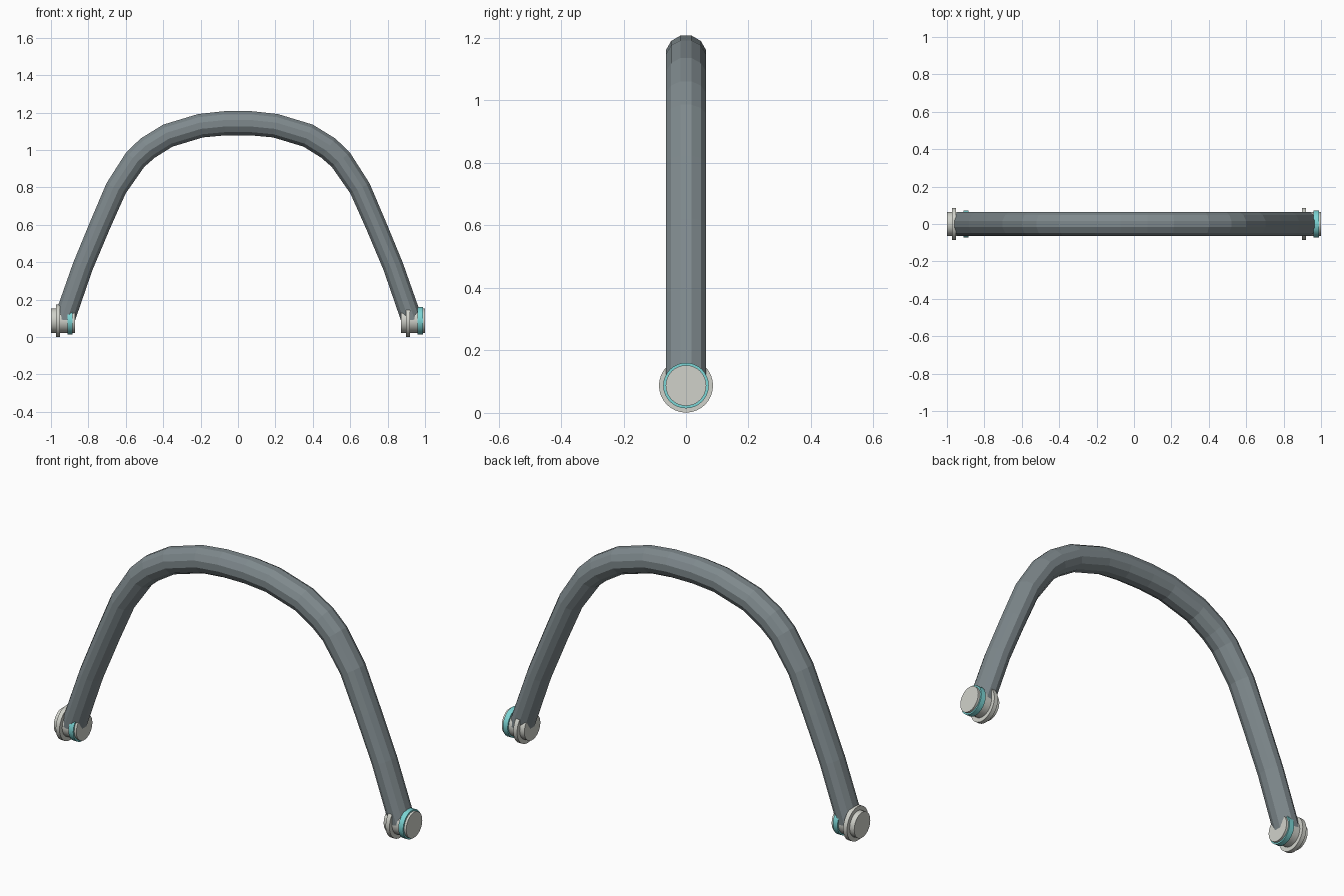
import bpy, bmesh, math
from mathutils import Vector

cube = bpy.data.objects.get("Cube")
if cube:
    bpy.data.objects.remove(cube)


def material(name, rgb):
    m = bpy.data.materials.new(name)
    m.use_nodes = True
    m.diffuse_color = (*rgb, 1)
    m.node_tree.nodes["Principled BSDF"].inputs["Base Color"].default_value = (*rgb, 1)
    return m


slate = material("slate grey", (0.21, 0.25, 0.265))
pale = material("pale grey", (0.63, 0.64, 0.59))
teal = material("teal", (0.20, 0.66, 0.66))


def finish(name, bm, mat):
    bmesh.ops.recalc_face_normals(bm, faces=bm.faces)
    mesh = bpy.data.meshes.new(name)
    bm.to_mesh(mesh)
    bm.free()
    mesh.materials.append(mat)
    obj = bpy.data.objects.new(name, mesh)
    bpy.context.collection.objects.link(obj)
    return obj


def loft(name, rings, mat):
    """Skin a list of point rings and close both ends."""
    bm = bmesh.new()
    loops = [[bm.verts.new(p) for p in ring] for ring in rings]
    n = len(loops[0])
    for a, b in zip(loops, loops[1:]):
        for i in range(n):
            j = (i + 1) % n
            bm.faces.new((a[i], a[j], b[j], b[i]))
    bm.faces.new(loops[0])
    bm.faces.new(loops[-1])
    return finish(name, bm, mat)


# Arched tube: half path (x, z, radius in the arch plane), mirrored
half = [(0.93, 0.09, 0.058), (0.83, 0.377, 0.057), (0.737, 0.60, 0.058),
        (0.652, 0.795, 0.06), (0.55, 0.948, 0.064), (0.483, 1.01, 0.066),
        (0.375, 1.077, 0.066), (0.20, 1.13, 0.066), (0.07, 1.143, 0.067)]
path = half + [(-x, z, r) for x, z, r in reversed(half)]
SIDES = 12
DEPTH = 0.067
rings = []
for i, (x, z, r) in enumerate(path):
    before, after = path[max(i - 1, 0)], path[min(i + 1, len(path) - 1)]
    tangent = Vector((after[0] - before[0], 0, after[1] - before[1])).normalized()
    across = Vector((-tangent.z, 0, tangent.x))
    ring = []
    for k in range(SIDES):
        a = math.tau * (k + 0.5) / SIDES
        offset = across * (r * math.cos(a)) + Vector((0, DEPTH * math.sin(a), 0))
        ring.append(Vector((x, 0, z)) + offset)
    rings.append(ring)
loft("arch_tube", rings, slate)


def disc(name, x0, x1, radius, mat):
    """Round part lying along the x axis at pivot height."""
    rings = [[(x, radius * math.cos(math.tau * k / 32),
               0.0875 + radius * math.sin(math.tau * k / 32)) for k in range(32)]
             for x in (x0, x1)]
    obj = loft(name, rings, mat)
    bpy.ops.object.select_all(action="DESELECT")
    obj.select_set(True)
    bpy.context.view_layer.objects.active = obj
    bpy.ops.object.shade_smooth_by_angle(angle=math.radians(35))


# Pivot fittings: both ends face the same way
for side, start in (("right", -1.0), ("left", 0.872)):
    disc(side + "_pivot_pin", start, start + 0.128, 0.065, pale)
    disc(side + "_pivot_flange", start + 0.026, start + 0.048, 0.0865, pale)
    disc(side + "_pivot_ring", start + 0.089, start + 0.116, 0.073, teal)
